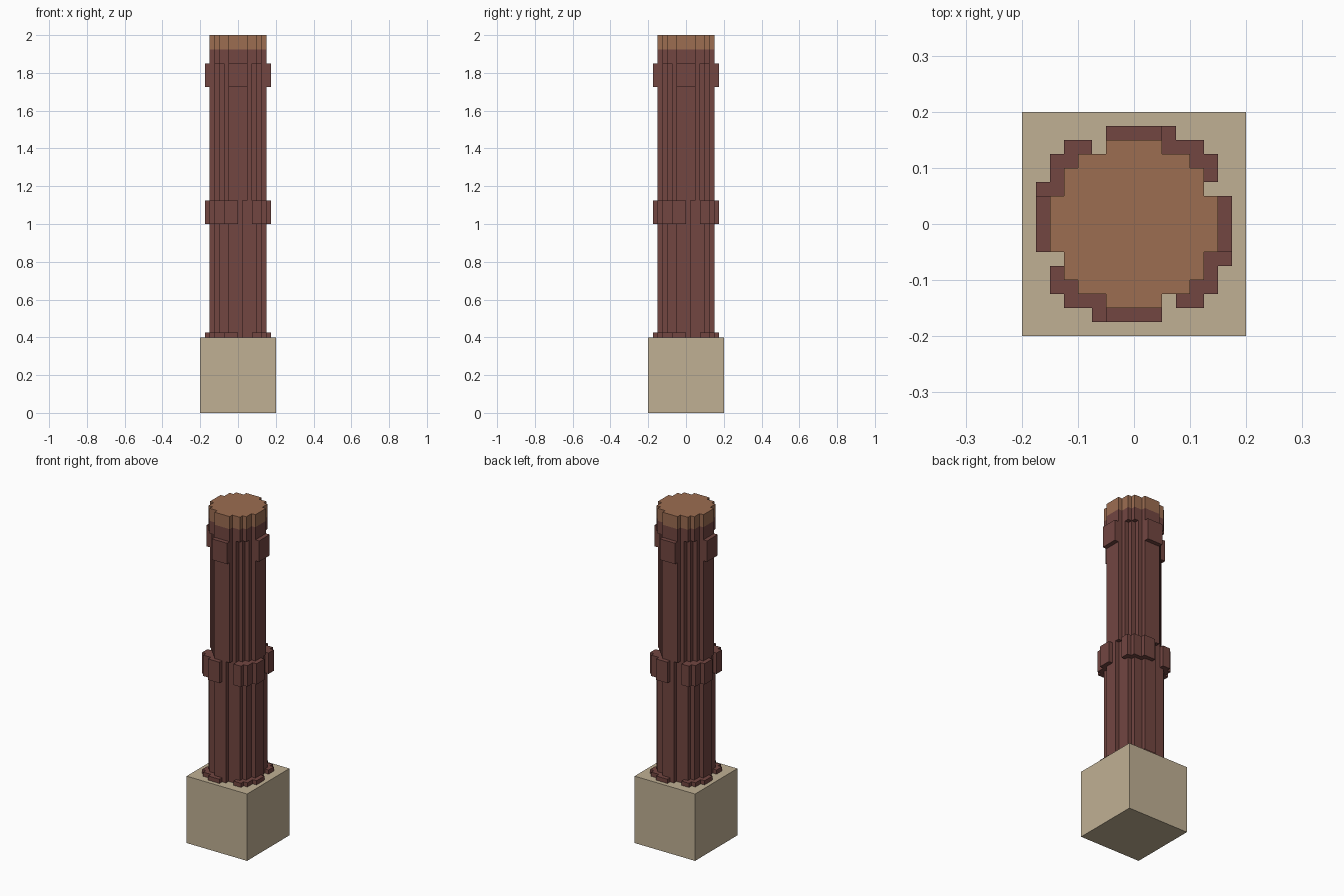
import bpy
import bmesh

CELL = 0.025  # size of one grid step

cube = bpy.data.objects.get("Cube")
if cube:
    bpy.data.objects.remove(cube, do_unlink=True)


def material(name, rgb):
    mat = bpy.data.materials.new(name)
    mat.use_nodes = True
    colour = (*rgb, 1.0)
    mat.diffuse_color = colour
    mat.node_tree.nodes["Principled BSDF"].inputs["Base Color"].default_value = colour
    return mat


stone = material("sandstone", (0.527, 0.434, 0.296))
bark = material("dark_bark", (0.170, 0.061, 0.053))
wood = material("cut_wood", (0.333, 0.153, 0.083))


def turn(points, quarter):
    """Rotate points by quarter turns about the vertical axis."""
    for _ in range(quarter):
        points = [(-y, x) for x, y in points]
    return points


def around(points):
    """Join four turned copies of a quarter outline into a closed loop."""
    return [p for q in range(4) for p in turn(points, q)]


def extrude(name, outlines, bottom, top, mat):
    """Make one object of upright prisms from outlines in grid steps."""
    bm = bmesh.new()
    for outline in outlines:
        face = bm.faces.new([bm.verts.new((x * CELL, y * CELL, bottom)) for x, y in outline])
        result = bmesh.ops.extrude_face_region(bm, geom=[face], use_keep_orig=True)
        verts = [g for g in result["geom"] if isinstance(g, bmesh.types.BMVert)]
        bmesh.ops.translate(bm, verts=verts, vec=(0, 0, top - bottom))
    bmesh.ops.recalc_face_normals(bm, faces=bm.faces)
    mesh = bpy.data.meshes.new(name)
    bm.to_mesh(mesh)
    bm.free()
    mesh.materials.append(mat)
    obj = bpy.data.objects.new(name, mesh)
    bpy.context.collection.objects.link(obj)
    return obj


# Quarter outlines of the trunk: full, notched at the corners, grooved on the sides
full = [(-2, -6), (2, -6), (2, -5), (4, -5), (4, -4), (5, -4), (5, -2)]
notched = [(-2, -6), (2, -6), (2, -5), (3, -5), (3, -4), (4, -4), (4, -3), (5, -3), (5, -2)]
grooved = [(-2, -6), (1, -6), (1, -5), (4, -5), (4, -4), (5, -4), (5, -2)]

# Raised bark plates: flat ones for the top band, stepped corner ones below
flat_plate = [(-2, -7), (2, -7), (2, -6), (-2, -6)]
corner_plate = [(-6, -3), (-6, -5), (-5, -5), (-5, -6), (-3, -6), (-3, -7), (0, -7),
                (0, -6), (-2, -6), (-2, -5), (-4, -5), (-4, -4), (-5, -4), (-5, -3)]

# Square base block
extrude("base_block", [around([(8, -8)])], 0.0, 0.4, stone)

# Trunk sections
extrude("lower_trunk", [around(grooved)], 0.4, 1.125, bark)
extrude("upper_trunk", [around(notched)], 1.125, 1.85, bark)
extrude("trunk_collar", [around(full)], 1.85, 1.925, bark)
extrude("trunk_top", [around(full)], 1.925, 2.0, wood)

# Bark bands
for name, plate, bottom, top in (
    ("bottom_band", corner_plate, 0.4, 0.425),
    ("middle_band", corner_plate, 1.0, 1.125),
    ("top_band", flat_plate, 1.725, 1.85),
):
    extrude(name, [turn(plate, q) for q in range(4)], bottom, top, bark)
